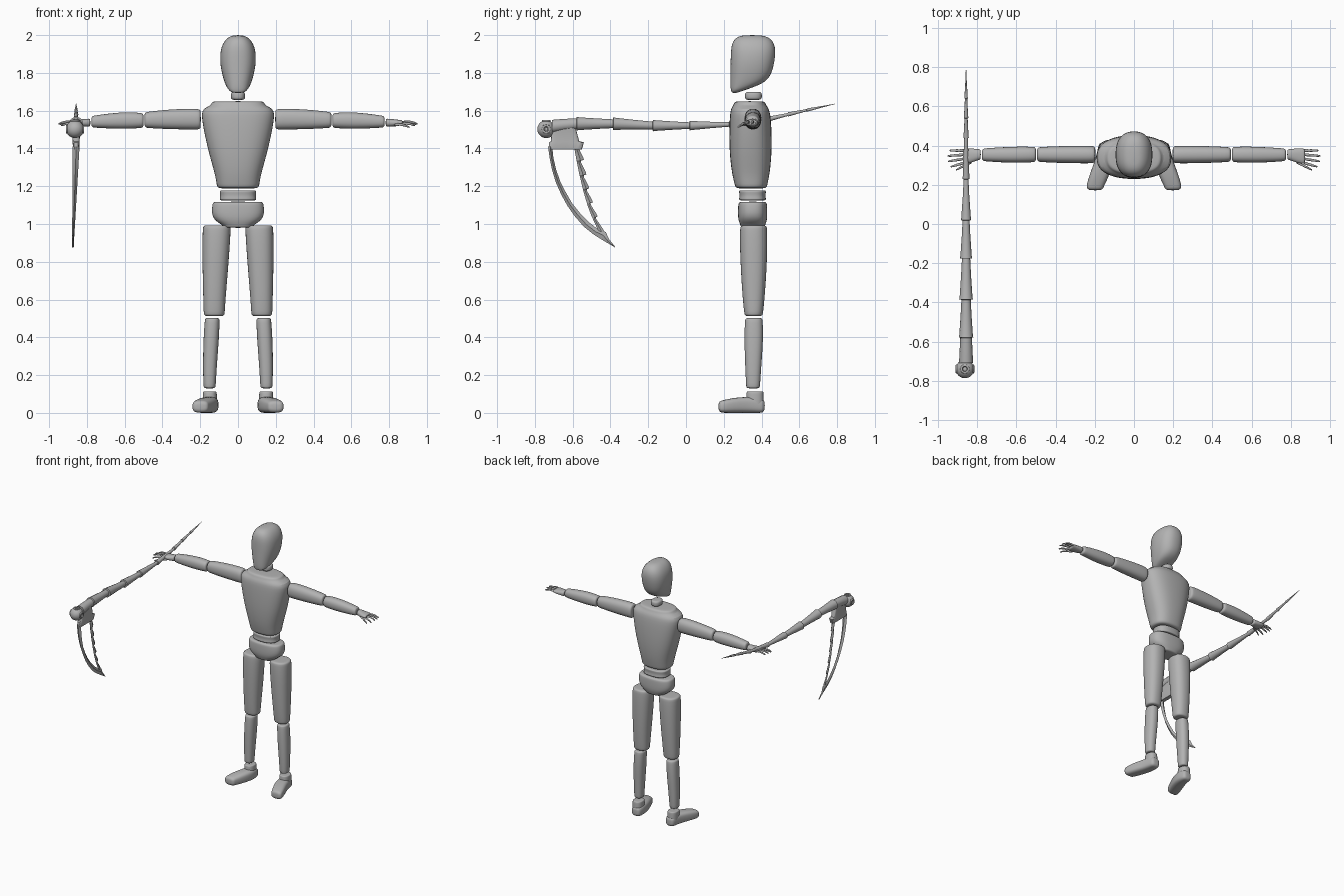
import bpy, bmesh, math
from mathutils import Vector

if "Cube" in bpy.data.objects:
    bpy.data.objects.remove(bpy.data.objects["Cube"])

grey = bpy.data.materials.new("mid grey")
grey.diffuse_color = (0.45, 0.45, 0.45, 1)
grey.use_nodes = True
grey.node_tree.nodes["Principled BSDF"].inputs["Base Color"].default_value = grey.diffuse_color


def finish(name, bm, sub=0, angle=40):
    bmesh.ops.recalc_face_normals(bm, faces=bm.faces)
    me = bpy.data.meshes.new(name)
    bm.to_mesh(me)
    bm.free()
    me.materials.append(grey)
    ob = bpy.data.objects.new(name, me)
    bpy.context.collection.objects.link(ob)
    if sub:
        ob.modifiers.new("smooth", 'SUBSURF').levels = sub
    bpy.ops.object.select_all(action='DESELECT')
    ob.select_set(True)
    bpy.context.view_layer.objects.active = ob
    bpy.ops.object.shade_smooth_by_angle(angle=math.radians(angle))
    return ob


def skin(bm, rings):
    """Bridge closed rings of points and cap both ends."""
    vs = [[bm.verts.new(p) for p in ring] for ring in rings]
    n = len(vs[0])
    for a, b in zip(vs, vs[1:]):
        for i in range(n):
            j = (i + 1) % n
            bm.faces.new((a[i], a[j], b[j], b[i]))
    bm.faces.new(vs[0])
    bm.faces.new(vs[-1])


def round_end(sec, step, r):
    t, a0, a1, b0, b1 = sec
    out = []
    for deg in (90, 60, 30, 0):
        a = math.radians(deg)
        i = r * (1 - math.cos(a))
        out.append((t + step * r * (1 - math.sin(a)), a0 + i, a1 - i, b0 + i, b1 - i))
    return out


def loft(name, axis, secs, r=0.0, p=2.3, n=24, sub=1, s=1, angle=50):
    """Superellipse sections (t, a0, a1, b0, b1) along an axis; s=-1 mirrors x."""
    if r:
        d = 1 if secs[-1][0] > secs[0][0] else -1
        secs = round_end(secs[0], d, r) + secs[1:-1] + round_end(secs[-1], -d, r)[::-1]
    rings = []
    for t, a0, a1, b0, b1 in secs:
        ring = []
        for k in range(n):
            w = 2 * math.pi * k / n
            c, q = math.cos(w), math.sin(w)
            a = (a0 + a1) / 2 + (a1 - a0) / 2 * math.copysign(abs(c) ** (2 / p), c)
            b = (b0 + b1) / 2 + (b1 - b0) / 2 * math.copysign(abs(q) ** (2 / p), q)
            x, y, z = {'x': (t, a, b), 'y': (a, t, b), 'z': (a, b, t)}[axis]
            ring.append((x * s, y, z))
        rings.append(ring)
    bm = bmesh.new()
    skin(bm, rings)
    return finish(name, bm, sub, angle)


def upright(name, rows, **kw):
    """Centred vertical part from (z, half width, y front, y back)."""
    return loft(name, 'z', [(z, -w, w, y0, y1) for z, w, y0, y1 in rows], **kw)


# Head, neck and trunk
upright("head", [(1.693, .025, .243, .268), (1.705, .047, .238, .30), (1.725, .06, .235, .36),
                 (1.75, .072, .234, .42), (1.79, .084, .234, .452), (1.84, .094, .235, .465),
                 (1.89, .096, .236, .474), (1.935, .09, .238, .474), (1.97, .072, .248, .46),
                 (1.99, .05, .27, .435), (2.0, .025, .30, .40)], p=2.4)
upright("neck", [(1.657, .038, .312, .402), (1.70, .038, .312, .402)], r=.014)
upright("torso", [(1.65, .145, .25, .425), (1.61, .188, .237, .44), (1.58, .195, .232, .447),
                  (1.52, .187, .229, .453), (1.4, .162, .228, .456), (1.3, .133, .238, .448),
                  (1.25, .12, .247, .44), (1.188, .114, .257, .432)], r=.022, p=2.5)
upright("abdomen", [(1.125, .098, .28, .424), (1.15, .094, .284, .42), (1.178, .098, .28, .424)], r=.008, p=2.6)
upright("pelvis", [(.98, .085, .287, .42), (1.02, .128, .276, .43), (1.06, .142, .274, .431),
                   (1.118, .136, .276, .43)], r=.016, p=2.6)

for side, s in (("left", 1), ("right", -1)):
    # Legs
    loft(side + "_thigh", 'z', [(.512, .07, .182, .308, .408), (.6, .066, .184, .30, .416),
                                (.75, .053, .188, .29, .427), (.9, .042, .189, .284, .432),
                                (.993, .038, .187, .286, .43)], r=.016, s=s)
    loft(side + "_shin", 'z', [(.13, .118, .183, .318, .392), (.25, .112, .186, .313, .399),
                               (.4, .1, .183, .308, .41), (.502, .097, .176, .312, .406)], r=.012, s=s)
    loft(side + "_ankle", 'z', [(.03, .11, .187, .317, .413), (.114, .112, .187, .32, .411)], r=.008, s=s)
    loft(side + "_foot", 'y', [(.417, .108, .182, .0, .075), (.37, .102, .188, 0, .085),
                               (.32, .103, .2, 0, .085), (.25, .125, .228, 0, .08),
                               (.172, .153, .243, .0, .067)], r=.022, p=3, s=s)
    # Arms
    loft(side + "_upper_arm", 'x', [(.197, .31, .398, 1.5, 1.609), (.25, .309, .4, 1.5, 1.612),
                                    (.38, .311, .398, 1.502, 1.606), (.495, .316, .393, 1.508, 1.594)],
         r=.016, s=s)
    loft(side + "_forearm", 'x', [(.5, .315, .394, 1.508, 1.588), (.58, .312, .396, 1.503, 1.594),
                                  (.68, .314, .392, 1.505, 1.586), (.776, .32, .386, 1.51, 1.574)],
         r=.014, s=s)
    # Hands
    loft(side + "_palm", 'x', [(.782, .327, .382, 1.515, 1.558), (.81, .32, .384, 1.515, 1.556),
                               (.84, .31, .386, 1.517, 1.553), (.872, .308, .385, 1.522, 1.55)],
         r=.009, s=s)
    digits = [("index", .865, .312, 1.53, .937, .292, 1.52), ("middle", .867, .333, 1.537, .95, .319, 1.53),
              ("ring", .867, .354, 1.538, .952, .347, 1.53), ("little", .863, .375, 1.536, .943, .375, 1.527),
              ("thumb", .825, .318, 1.525, .91, .275, 1.512)]
    for label, x0, y0, z0, x1, y1, z1 in digits:
        secs = []
        for k, rad in ((0, .008), (.3, .008), (.36, .0055), (.42, .0075), (.64, .007),
                       (.69, .005), (.74, .0065), (.94, .005), (1, .002)):
            y = y0 + (y1 - y0) * k
            z = z0 + (z1 - z0) * k + .007 * math.sin(math.pi * k)
            secs.append((x0 + (x1 - x0) * k, y - rad, y + rad, z - rad, z + rad))
        loft(side + "_" + label + "_finger", 'x', secs, n=10, p=2, s=s)

# Scythe shaft: segments that flare toward the blade end
CX = -.857
joints = [(.785, 1.635, .002), (.64, 1.603, .009), (.54, 1.58, .012), (.44, 1.556, .014),
          (.23, 1.527, .018), (.02, 1.521, .026), (-.175, 1.521, .031), (-.385, 1.531, .035),
          (-.578, 1.531, .037)]
rows = [joints[0]]
for (y0, z0, r0), (y1, z1, r1) in zip(joints, joints[1:]):
    neck = r0 * .68
    for k, rad in ((.01, neck), (.4, neck * .7 + r1 * .3), (.93, r1 * .93), (1, r1)):
        rows.append((y0 + (y1 - y0) * k, z0 + (z1 - z0) * k, rad))
rows += [(-.581, 1.53, .03), (-.65, 1.524, .033), (-.71, 1.516, .036)]
loft("scythe_shaft", 'y', [(y, CX - r, CX + r, z - r, z + r) for y, z, r in rows],
     p=2, n=14, sub=0, angle=35)

# Pommel ball with dented sockets on top and both sides
bm = bmesh.new()
bmesh.ops.create_uvsphere(bm, u_segments=32, v_segments=20, radius=.047)
for v in bm.verts:
    d = v.co.normalized()
    if max(d.z, abs(d.x)) > .93:
        v.co *= .7
    v.co += Vector((-.863, -.74, 1.502))
finish("scythe_pommel", bm, angle=45)
for label, rot, off in (("top", (0, 0, 0), (0, 0, .043)), ("outer", (0, math.pi / 2, 0), (-.042, 0, 0)),
                        ("inner", (0, math.pi / 2, 0), (.042, 0, 0))):
    bpy.ops.mesh.primitive_torus_add(major_segments=20, minor_segments=8, major_radius=.018, minor_radius=.006,
                                     location=Vector((-.863, -.74, 1.502)) + Vector(off), rotation=rot)
    ob = bpy.context.object
    ob.name = "socket_rim_" + label
    ob.data.materials.append(grey)
    bpy.ops.object.shade_smooth_by_angle(angle=1)

# Blade holder
loft("blade_holder", 'z', [(z, CX - w, CX + w, y0, y1) for z, w, y0, y1 in
                           ((1.395, .015, -.727, -.552), (1.432, .019, -.725, -.54), (1.438, .018, -.715, -.565),
                            (1.51, .024, -.71, -.585))], p=5, sub=0, angle=35)


def strip(name, pairs, thick):
    """Blade strip with a diamond section between two edges in the y-z plane."""
    bm = bmesh.new()
    rings = []
    for (y0, z0), (y1, z1) in pairs:
        f = max(0, (z0 - .87) / .54)
        x, t = -.874 + .017 * f, thick * (.25 + .75 * f)
        ym, zm = (y0 + y1) / 2, (z0 + z1) / 2
        rings.append([(x, y0, z0), (x + t, ym, zm), (x, y1, z1), (x - t, ym, zm)])
    skin(bm, rings)
    finish(name, bm, angle=30)


# Curved spine of the blade, ending in a barbed point
strip("blade_spine", [((-.73, 1.41), (-.708, 1.41)), ((-.722, 1.35), (-.702, 1.35)), ((-.71, 1.29), (-.688, 1.29)),
                      ((-.689, 1.22), (-.666, 1.225)), ((-.66, 1.155), (-.635, 1.165)),
                      ((-.627, 1.095), (-.603, 1.11)), ((-.588, 1.04), (-.563, 1.06)),
                      ((-.54, .985), (-.515, 1.01)), ((-.49, .945), (-.47, .975)),
                      ((-.45, .92), (-.425, .958)), ((-.42, .902), (-.408, .92)), ((-.376, .876), (-.374, .878))], .018)

# Serrated cutting edge
path = [(-.593, 1.41), (-.571, 1.29), (-.545, 1.18), (-.513, 1.07), (-.46, .955)]
pairs = []
TEETH = 6
for i in range(TEETH):
    for k, w in ((0, .022), (.12, .02), (.85, .036), (.97, .036)):
        u = (i + k) / TEETH * (len(path) - 1)
        j = min(int(u), len(path) - 2)
        a, b = Vector(path[j]), Vector(path[j + 1])
        q = a.lerp(b, u - j)
        w *= 1.1 - .35 * (i + k) / TEETH
        pairs.append(((q.x, q.y), (q.x + w, q.y + w * .2)))
strip("blade_edge", pairs, .012)
